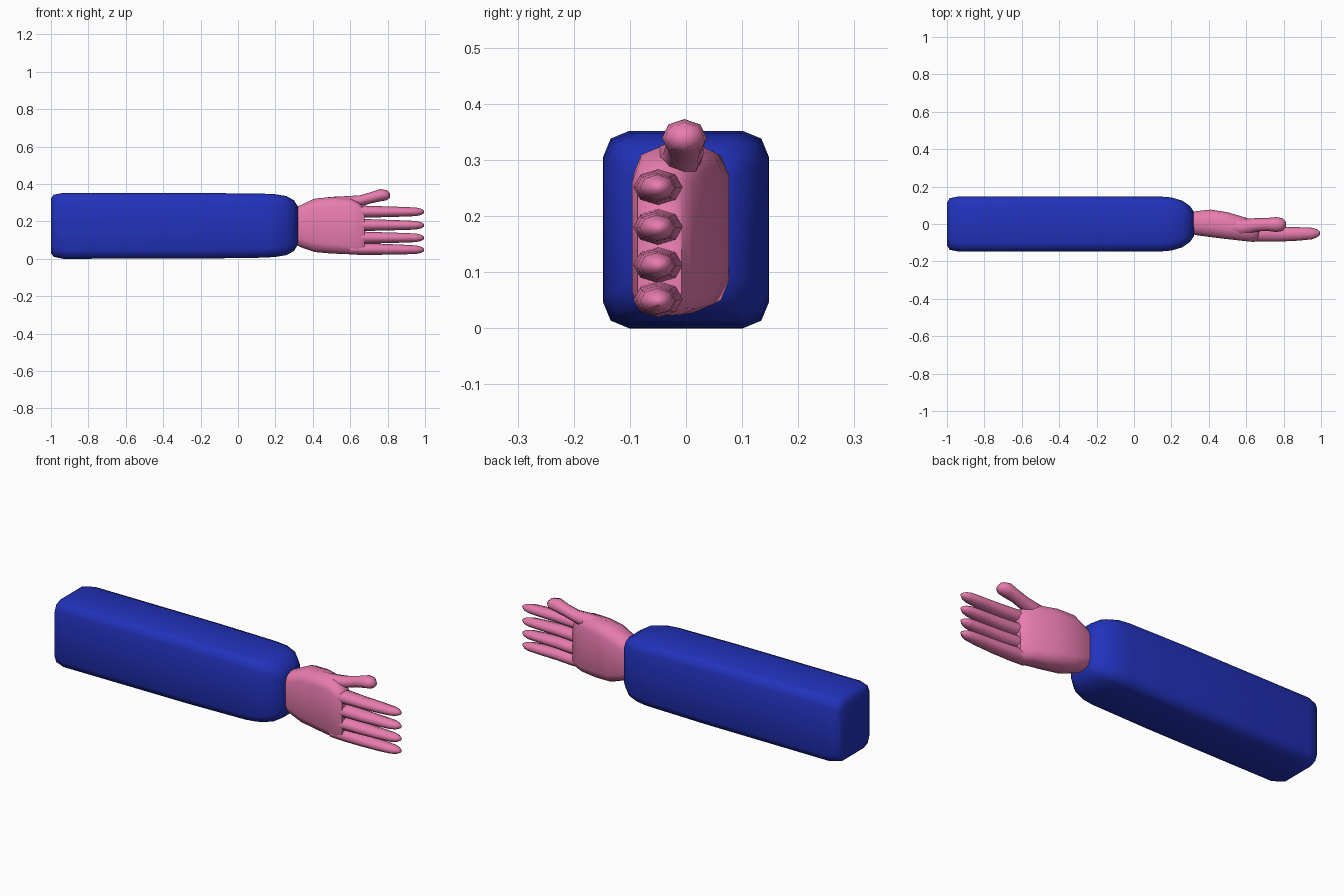
import bpy, bmesh, math


def material(name, color):
    m = bpy.data.materials.new(name)
    m.diffuse_color = color
    return m


blue = material("blue_cloth", (0.016, 0.032, 0.50, 1))
pink = material("pink_skin", (0.80, 0.20, 0.42, 1))


def rounded_ring(x, y0, y1, z0, z1, r, seg=2):
    """Rounded rectangle in the YZ plane."""
    pts = []
    corners = [(y1 - r, z1 - r), (y0 + r, z1 - r), (y0 + r, z0 + r), (y1 - r, z0 + r)]
    for k, (cy, cz) in enumerate(corners):
        for i in range(seg + 1):
            a = math.pi / 2 * (k + i / seg)
            pts.append((x, cy + r * math.cos(a), cz + r * math.sin(a)))
    return pts


def oval_ring(x, y, z, ry, rz, n=8):
    return [(x, y + ry * math.cos(2 * math.pi * i / n),
             z + rz * math.sin(2 * math.pi * i / n)) for i in range(n)]


def loft(name, rings, mat, angle=60):
    bm = bmesh.new()
    loops = [[bm.verts.new(p) for p in ring] for ring in rings]
    n = len(loops[0])
    for a, b in zip(loops, loops[1:]):
        for i in range(n):
            j = (i + 1) % n
            bm.faces.new((a[i], a[j], b[j], b[i]))
    bm.faces.new(loops[0])
    bm.faces.new(loops[-1])
    bmesh.ops.recalc_face_normals(bm, faces=bm.faces)
    me = bpy.data.meshes.new(name)
    bm.to_mesh(me)
    bm.free()
    ob = bpy.data.objects.new(name, me)
    bpy.context.collection.objects.link(ob)
    me.materials.append(mat)
    bpy.ops.object.select_all(action='DESELECT')
    ob.select_set(True)
    bpy.context.view_layer.objects.active = ob
    bpy.ops.object.shade_smooth_by_angle(angle=math.radians(angle))
    return ob


# Sleeve: x, half width, z bottom, z top
sleeve = [(-1.0, 0.115, 0.03, 0.323), (-0.985, 0.138, 0.01, 0.343),
          (-0.935, 0.148, 0.0, 0.352), (-0.2, 0.148, 0.001, 0.352),
          (0.14, 0.147, 0.006, 0.348), (0.2, 0.142, 0.01, 0.345),
          (0.26, 0.124, 0.02, 0.335), (0.3, 0.095, 0.042, 0.312),
          (0.32, 0.066, 0.075, 0.28)]
loft("sleeve", [rounded_ring(x, -w, w, a, b, 0.047) for x, w, a, b in sleeve], blue)

# Palm: x, y range, z range, corner radius
palm = [(0.29, -0.05, 0.06, 0.085, 0.27, 0.04), (0.335, -0.06, 0.069, 0.062, 0.287, 0.045),
        (0.41, -0.07, 0.077, 0.036, 0.322, 0.05), (0.5, -0.081, 0.063, 0.028, 0.33, 0.05),
        (0.6, -0.092, 0.033, 0.024, 0.322, 0.042), (0.64, -0.096, 0.012, 0.023, 0.302, 0.04),
        (0.675, -0.086, -0.008, 0.028, 0.277, 0.036)]
loft("palm", [rounded_ring(*p) for p in palm], pink)

# Fingers: base height, tip height
for name, zb, zt in [("index_finger", 0.252, 0.251), ("middle_finger", 0.181, 0.179),
                     ("ring_finger", 0.113, 0.112), ("little_finger", 0.053, 0.048)]:
    path = [(0.6, -0.05, 0.042, 0.03), (0.68, -0.05, 0.044, 0.032),
            (0.78, -0.054, 0.040, 0.029), (0.88, -0.053, 0.036, 0.026),
            (0.95, -0.051, 0.031, 0.023), (0.978, -0.05, 0.022, 0.017),
            (0.995, -0.049, 0.008, 0.007)]
    loft(name, [oval_ring(x, y, zb + (zt - zb) * (x - 0.6) / 0.4, ry, rz)
                for x, y, ry, rz in path], pink)

# Thumb: x, y, z, half width, half height
thumb = [(0.48, -0.015, 0.285, 0.045, 0.045), (0.58, -0.018, 0.296, 0.045, 0.039),
         (0.65, -0.005, 0.309, 0.036, 0.03), (0.71, -0.002, 0.326, 0.034, 0.03),
         (0.76, -0.003, 0.34, 0.04, 0.033), (0.795, -0.003, 0.34, 0.034, 0.027),
         (0.812, -0.003, 0.338, 0.014, 0.012)]
loft("thumb", [oval_ring(*t) for t in thumb], pink)
